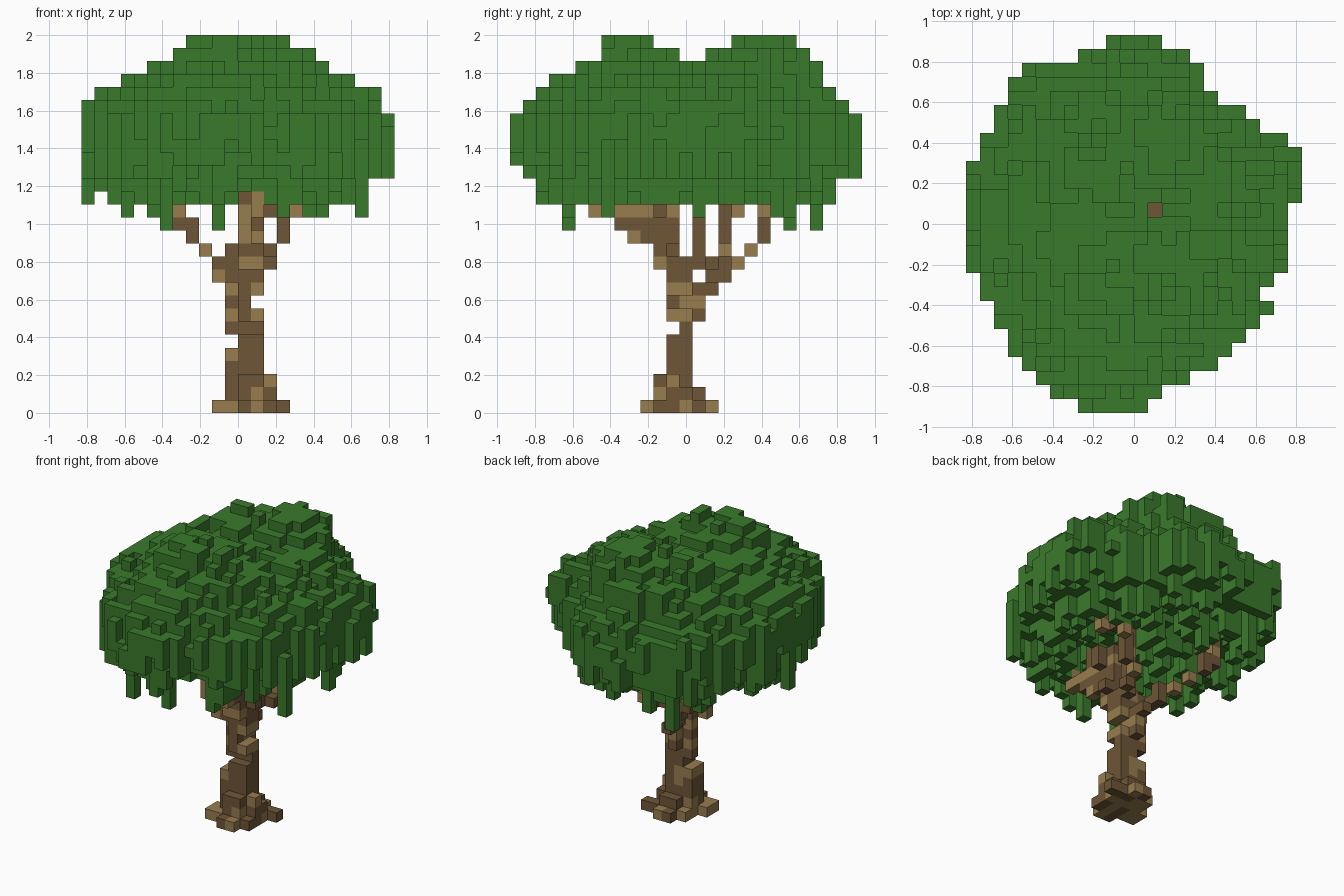
import bpy, bmesh, random
from math import floor, hypot
from mathutils import Vector

random.seed(5)
U = 2 / 29  # edge of one block

if "Cube" in bpy.data.objects:
    bpy.data.objects.remove(bpy.data.objects["Cube"])


def material(name, rgb):
    m = bpy.data.materials.new(name)
    m.use_nodes = True
    m.diffuse_color = (*rgb, 1)
    bsdf = m.node_tree.nodes["Principled BSDF"]
    bsdf.inputs["Base Color"].default_value = (*rgb, 1)
    bsdf.inputs["Roughness"].default_value = 0.9
    return m


LEAF = material("leaf green", (0.042, 0.192, 0.025))
BARK = material("dark bark", (0.155, 0.092, 0.038))
PALE = material("pale bark", (0.31, 0.205, 0.077))


# Wood: a set of block cells, x cell i spans i..i+1, y cell j is centred on j
wood = set()


def box(x0, x1, y0, y1, z0, z1):
    wood.update((x, y, z) for x in range(x0, x1 + 1)
                for y in range(y0, y1 + 1) for z in range(z0, z1 + 1))


def branch(*points):
    for a, b in zip(points, points[1:]):
        a, b = Vector(a), Vector(b)
        n = int(max(abs(c) for c in b - a))
        for t in range(n + 1):
            wood.add(tuple(round(c) for c in a.lerp(b, t / n)))


# Spreading roots
box(-1, 2, -2, 1, 0, 0)
box(0, 1, -3, 2, 0, 0)
box(-2, -2, -2, -1, 0, 0)
box(3, 3, 1, 1, 0, 0)
box(0, 1, -1, 1, 1, 1)
box(-1, 2, -1, 0, 1, 1)
box(0, 1, -2, -2, 1, 2)
box(2, 2, -1, -1, 1, 2)

# Trunk with its knobs
box(0, 1, -1, 0, 0, 5)
box(-1, -1, -1, 0, 2, 4)
box(0, 1, 0, 0, 6, 7)
box(-1, -1, 0, 0, 6, 9)
box(0, 0, -1, 1, 7, 9)
box(1, 1, -1, 0, 9, 11)
box(1, 1, -1, -1, 7, 7)
box(-1, 0, -1, 0, 10, 11)
box(0, 1, -2, -1, 11, 16)
box(2, 2, -2, -2, 15, 16)
box(-2, -2, -1, -1, 10, 11)
box(-1, 2, -1, -1, 12, 12)

# Branches
branch((0, 2, 9), (-1, 2, 10), (-1, 3, 10), (-1, 3, 11), (-2, 4, 11), (-3, 5, 12),
       (-4, 6, 13), (-4, 6, 14), (-5, 6, 14), (-5, 6, 17))
branch((1, 1, 11), (2, 2, 11), (2, 3, 12), (3, 3, 13), (3, 3, 15),
       (4, 4, 15), (5, 2, 16), (5, 2, 17))
branch((1, -2, 12), (1, -3, 13), (1, -4, 13), (1, -4, 17))
branch((1, -5, 14), (1, -5, 15), (1, -6, 15), (1, -7, 15), (1, -7, 16))
branch((1, -3, 14), (1, -3, 15))
branch((1, 1, 11), (1, 1, 22))

# Pale blocks seen across the front (x, z) and across the side (y, z)
PALE_FRONT = {(-2, 0), (-1, 0), (1, 0), (3, 0), (1, 1), (2, 2), (-1, 4), (-1, 7),
              (1, 7), (1, 9), (-2, 10), (0, 11), (0, 13), (0, 14), (0, 15), (1, 15)}
PALE_SIDE = {(-3, 0), (0, 0), (2, 0), (-2, 1), (-1, 2), (-1, 7), (1, 7), (0, 9),
             (2, 10), (-2, 11), (3, 12), (-4, 13), (1, 15), (4, 15), (-7, 16), (2, 16)}

# Crown plan: left and right reach of each row, front to back
LEFT = [4, 6, 7, 8, 9, 9, 10, 10, 11, 11] + [12] * 8 + [11, 11, 10, 10, 9, 9, 8, 4, 2]
RIGHT = [1, 2, 4, 6, 7, 8, 9, 9, 9, 10] + [11] * 5 + [12] * 4 + [11, 9, 8, 6, 5, 5, 4, 2]
# Raised humps: centre, radii, top layer
HUMPS = ((-1.2, -4.5, 2.9, 1.6, 28), (-2.2, 4, 2, 1.6, 28),
         (2, 6, 2.4, 2.3, 28), (-0.5, -3.5, 4, 2.6, 27), (0, 1, 7, 9.6, 26))
# Hanging tips: column and lowest layer
TIPS = ((-6, -9, 14), (-2, -9, 14), (3, -9, 15), (9, -6, 15), (9, 1, 15), (-9, -4, 15),
        (-9, -2, 15), (-7, 1, 15), (-12, 0, 16), (-2, 8, 14), (-6, 10, 14),
        (-7, 7, 15), (6, 7, 15), (5, 8, 15))


def inside(x, y):
    row = floor(y + 13.5)
    return 0 <= row < len(LEFT) and -LEFT[row] <= x <= RIGHT[row]


def reach(x, y):
    """Share of the way from the middle of the crown to its rim."""
    for step in range(2, 51):
        s = step / 50
        if inside(x / s, y / s):
            return s
    return 1 if inside(x, y) else None


def crown_top(x, y, r):
    for cx, cy, rx, ry, top in HUMPS:
        d = hypot((x - cx) / rx, (y - cy) / ry)
        if d <= 1:
            return top
        if d < 1.5 and top == 28:
            return 27
    limits = ((25, 0.76), (24, 0.88), (23, 0.96))
    return next((k for k, s in limits if r <= s), 22)


def crown_bottom(r):
    if r > 0.94:
        return random.choice((18, 18, 19, 20, 21))
    if r > 0.86:
        return random.choice((17, 18, 18, 19, 20, 21))
    if r > 0.5:
        return random.choice((16, 16, 17, 18, 18, 19, 20))
    return random.choice((16, 17, 18, 18, 19, 20, 20))


# Crown: one leaf column per cell, with ragged top, rim and underside
leaves = set()
ragged = {}
for x in range(-12, 12):
    for y in range(-13, 14):
        r = reach(x + 0.5, y)
        if r is None or (x, y) == (1, 1):
            continue
        patch = (x // 2, y) if (x // 2 + y // 3) % 2 else (x, y // 2)
        drop = ragged.setdefault(patch, random.choice((0, 0, 0, 1)))
        if r > 0.7:
            drop += random.choice((0, 0, 0, 1))
        if r > 0.9:
            drop += random.choice((0, 0, 0, 1))
        low = crown_bottom(r)
        high = max(low, crown_top(x + 0.5, y, r) - drop)
        leaves.update((x, y, z) for z in range(low, high + 1))
for x, y, low in TIPS:
    leaves.update((x, y, z) for z in range(low, 21))
leaves -= wood


def build(name, cells, hidden, materials, pick):
    """Mesh the outer faces of a set of block cells."""
    bm = bmesh.new()
    corners = {}

    def vert(p):
        if p not in corners:
            corners[p] = bm.verts.new((p[0] * U, (p[1] - 0.5) * U, p[2] * U))
        return corners[p]

    for cell in sorted(cells):
        index = pick(cell)
        for axis in range(3):
            u, v = (axis + 1) % 3, (axis + 2) % 3
            for side in (0, 1):
                near = list(cell)
                near[axis] += 2 * side - 1
                if tuple(near) in hidden:
                    continue
                quad = []
                for du, dv in ((0, 0), (1, 0), (1, 1), (0, 1)):
                    p = list(cell)
                    p[axis] += side
                    p[u] += du
                    p[v] += dv
                    quad.append(vert(tuple(p)))
                face = bm.faces.new(quad if side else quad[::-1])
                face.material_index = index
    mesh = bpy.data.meshes.new(name)
    bm.to_mesh(mesh)
    bm.free()
    for m in materials:
        mesh.materials.append(m)
    bpy.context.collection.objects.link(bpy.data.objects.new(name, mesh))


def bark_pick(cell):
    x, y, z = cell
    if x > 0 or y < 0:
        return int((y <= 0 and (x, z) in PALE_FRONT) or (x > 0 and (y, z) in PALE_SIDE))
    return int((x, z) in PALE_FRONT or random.random() < 0.25)


solid = wood | leaves
build("trunk_and_branches", wood, solid, (BARK, PALE), bark_pick)
build("leaf_crown", leaves, solid, (LEAF,), lambda cell: 0)
